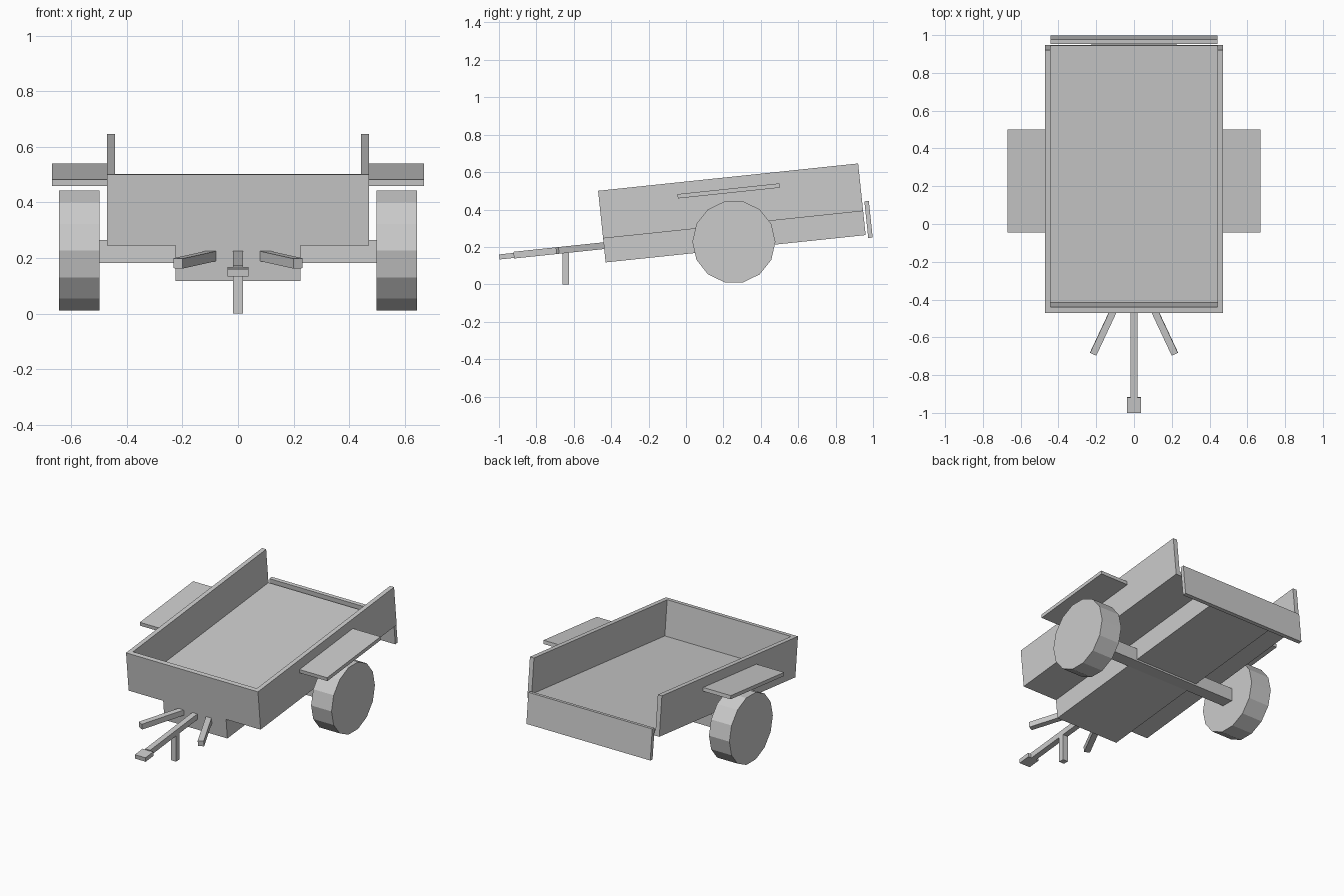
import bpy, bmesh, math
from mathutils import Matrix, Vector

cube = bpy.data.objects.get("Cube")
if cube:
    bpy.data.objects.remove(cube, do_unlink=True)

grey = bpy.data.materials.new("light grey")
grey.use_nodes = True
colour = (0.6, 0.6, 0.6, 1)
grey.diffuse_color = colour
grey.node_tree.nodes["Principled BSDF"].inputs["Base Color"].default_value = colour

# The trailer bed is tilted nose-down about its top front edge
TILT = Matrix.Translation((0, -0.47, 0.5)) @ Matrix.Rotation(math.radians(6), 4, 'X')
WORLD = Matrix.Identity(4)


def finish(name, bm, frame):
    mesh = bpy.data.meshes.new(name)
    bm.transform(frame)
    bmesh.ops.recalc_face_normals(bm, faces=bm.faces)
    bm.to_mesh(mesh)
    bm.free()
    mesh.materials.append(grey)
    obj = bpy.data.objects.new(name, mesh)
    bpy.context.scene.collection.objects.link(obj)
    return obj


def box(name, x, y, z, frame=TILT):
    """Box between (min, max) pairs, placed in the given frame."""
    bm = bmesh.new()
    bmesh.ops.create_cube(bm, size=1)
    size = Vector((x[1] - x[0], y[1] - y[0], z[1] - z[0]))
    centre = Vector((sum(x), sum(y), sum(z))) / 2
    bm.transform(Matrix.Translation(centre) @ Matrix.Diagonal(size).to_4x4())
    return finish(name, bm, frame)


LENGTH, SIDE = 1.398, -0.256
BAR = (-0.313, -0.277)

# Open bed, lower chassis and dropped tailgate
box("front_panel", (-0.443, 0.443), (0, 0.03), (SIDE, 0))
box("floor", (-0.443, 0.443), (0.03, LENGTH), (SIDE, -0.226))
box("chassis", (-0.225, 0.225), (0, LENGTH), (-0.385, SIDE))
box("tailgate", (-0.443, 0.443), (1.41, 1.434), (-0.402, -0.205))

# Drawbar, coupler and stand
box("drawbar", (-0.018, 0.018), (-0.485, 0.03), BAR)
box("coupler", (-0.038, 0.038), (-0.562, -0.482), (-0.31, -0.283))
box("stand", (-0.018, 0.018), (-0.66, -0.625), (0, 0.17), WORLD)

# Axle
box("axle", (-0.5, 0.5), (0.217, 0.297), (0.182, 0.265), WORLD)

for side, s in (("left", 1), ("right", -1)):
    def span(a, b):
        return tuple(sorted((s * a, s * b)))

    box(side + "_side_panel", span(0.443, 0.472), (0, LENGTH), (SIDE, 0))
    box(side + "_fender", span(0.47, 0.67), (0.42, 0.968), (-0.085, -0.062))

    # Splayed brace beside the drawbar
    splay = Matrix.Translation((s * 0.216, -0.25, 0)) @ Matrix.Rotation(s * math.radians(25), 4, 'Z')
    box(side + "_brace", (-0.018, 0.018), (0, 0.32), BAR, TILT @ splay)

    # Fourteen-sided wheel with a flat edge at the bottom
    bm = bmesh.new()
    bmesh.ops.create_cone(bm, cap_ends=True, segments=14, radius1=0.222,
                          radius2=0.222, depth=0.146)
    # Align a corner with the fore-aft axis
    corner = max(bm.verts, key=lambda v: v.co.y).co
    bm.transform(Matrix.Rotation(-math.atan2(corner.y, corner.x) + math.pi / 2, 4, 'Z'))
    place = Matrix.Translation((s * 0.572, 0.256, 0.227)) @ Matrix.Rotation(math.pi / 2, 4, 'Y')
    finish(side + "_wheel", bm, place)
